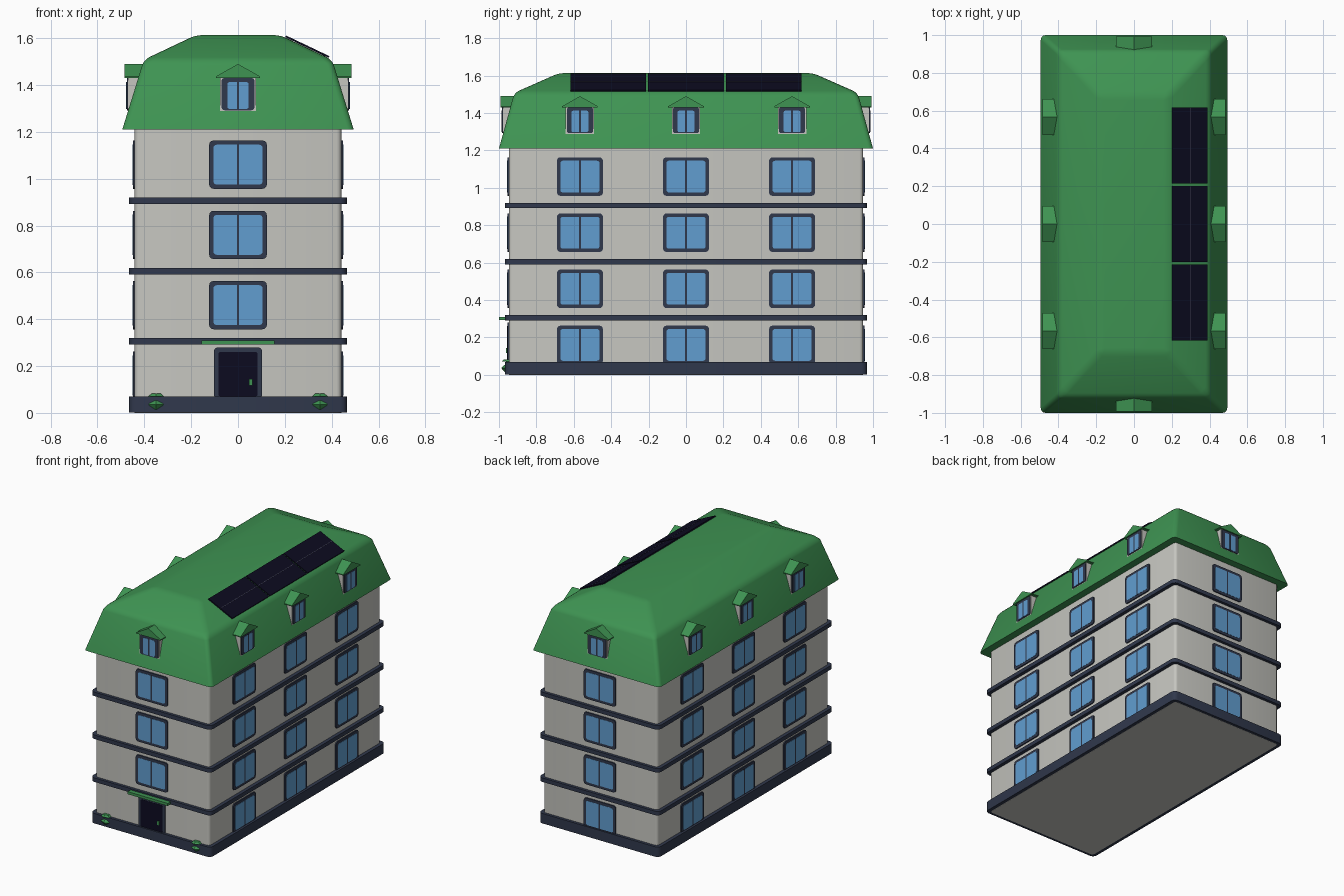
import bpy, bmesh, math
from mathutils import Matrix, Vector

if "Cube" in bpy.data.objects:
    bpy.data.objects.remove(bpy.data.objects["Cube"])

def material(name, rgb):
    m = bpy.data.materials.new(name)
    lin = [((c / 255 + 0.055) / 1.055) ** 2.4 if c > 10 else c / 255 / 12.92 for c in rgb]
    m.diffuse_color = (*lin, 1)
    m.use_nodes = True
    m.node_tree.nodes["Principled BSDF"].inputs["Base Color"].default_value = m.diffuse_color
    return m

WALL = material("warm grey wall", (198, 198, 192))
TRIM = material("dark slate trim", (48, 56, 76))
GLASS = material("blue glass", (97, 158, 208))
GREEN = material("roof green", (62, 147, 82))
BLACK = material("midnight panel", (12, 11, 32))
LINE = material("panel line", (75, 75, 95))

def finish(name, bm, mat, matrix=Matrix(), smooth=False):
    bmesh.ops.recalc_face_normals(bm, faces=bm.faces)
    me = bpy.data.meshes.new(name)
    bm.to_mesh(me)
    bm.free()
    me.materials.append(mat)
    ob = bpy.data.objects.new(name, me)
    bpy.context.collection.objects.link(ob)
    ob.matrix_world = matrix
    if smooth:
        bpy.ops.object.select_all(action='DESELECT')
        ob.select_set(True)
        bpy.context.view_layer.objects.active = ob
        bpy.ops.object.shade_smooth_by_angle(angle=math.radians(35))
    return ob

def outline(a0, a1, b0, b1, r, seg=3):
    """Rounded rectangle in two dimensions."""
    if r == 0:
        return [(a0, b0), (a1, b0), (a1, b1), (a0, b1)]
    pts = []
    for ca, cb, start in ((a1-r, b1-r, 0), (a0+r, b1-r, 90), (a0+r, b0+r, 180), (a1-r, b0+r, 270)):
        for i in range(seg + 1):
            t = math.radians(start + 90 * i / seg)
            pts.append((ca + r * math.cos(t), cb + r * math.sin(t)))
    return pts

def prism(name, points, direction, mat, matrix=Matrix(), smooth=False):
    bm = bmesh.new()
    f = bm.faces.new([bm.verts.new(p) for p in points])
    ext = bmesh.ops.extrude_face_region(bm, geom=[f])
    bmesh.ops.translate(bm, vec=direction, verts=[v for v in ext['geom'] if isinstance(v, bmesh.types.BMVert)])
    return finish(name, bm, mat, matrix, smooth)

def storey(name, hx, hy, z0, z1, r, mat):
    pts = [(x, y, z0) for x, y in outline(-hx, hx, -hy, hy, r)]
    return prism(name, pts, (0, 0, z1 - z0), mat, smooth=True)

def plate(name, u0, u1, z0, z1, w0, w1, r, mat, matrix):
    """Upright plate on a facade; w is the distance outwards."""
    pts = [(u, -w0, z) for u, z in outline(u0, u1, z0, z1, r)]
    return prism(name, pts, (0, w0 - w1, 0), mat, matrix)

def facade(angle, dist, u=0):
    return Matrix.Rotation(math.radians(angle), 4, 'Z') @ Matrix.Translation((u, -dist, 0))

# Main block, plinth and storey bands
HX, HY = 0.441, 0.947
storey("walls", HX, HY, 0, 1.25, 0.02, WALL)
storey("plinth", 0.465, 0.967, 0.0008, 0.07, 0.03, TRIM)
for z in (0.305, 0.605, 0.905):
    storey("storey_band", 0.465, 0.967, z - 0.014, z + 0.014, 0.03, TRIM)

# Mansard roof: stacked rings with softened hips and knees
bm = bmesh.new()
rings = []
for hx, hy, z in ((0.494, 1.0, 1.21), (0.402, 0.918, 1.508), (0.18, 0.68, 1.613)):
    rings.append([bm.verts.new((sx * hx, sy * hy, z)) for sx, sy in ((-1, -1), (1, -1), (1, 1), (-1, 1))])
for low, high in zip(rings, rings[1:]):
    for i in range(4):
        j = (i + 1) % 4
        bm.faces.new((low[i], low[j], high[j], high[i]))
bm.faces.new(rings[0][::-1])
bm.faces.new(rings[2])
soft = [e for e in bm.edges if max(v.co.z for v in e.verts) > 1.3]
bmesh.ops.bevel(bm, geom=soft, offset=0.025, segments=3, profile=0.5, affect='EDGES')
finish("mansard_roof", bm, GREEN, smooth=True)

# Windows
def window(z, m):
    plate("window_frame", -0.123, 0.123, z - 0.103, z + 0.103, -0.01, 0.008, 0.018, TRIM, m)
    plate("window_glass", -0.105, 0.105, z - 0.085, z + 0.085, 0, 0.0095, 0.014, GLASS, m)
    plate("window_mullion", -0.005, 0.005, z - 0.086, z + 0.086, 0, 0.0105, 0, TRIM, m)

for i in range(4):
    z = 0.16 + 0.3 * i
    for side in (90, -90):
        for u in (-0.567, 0, 0.567):
            window(z, facade(side, HX, u))
    window(z, facade(180, HY))
    if i:
        window(z, facade(0, HY))

# Dormers
def dormer(m):
    plate("dormer_walls", -0.076, 0.076, 1.27, 1.435, -0.1, -0.02, 0, WALL, m)
    plate("dormer_frame", -0.07, 0.07, 1.292, 1.43, -0.04, -0.015, 0.012, TRIM, m)
    plate("dormer_glass", -0.045, 0.045, 1.298, 1.412, -0.04, -0.0135, 0.008, GLASS, m)
    plate("dormer_mullion", -0.005, 0.005, 1.298, 1.413, -0.04, -0.0125, 0, TRIM, m)
    prism("dormer_gable", [(-0.095, 0.006, 1.43), (0.095, 0.006, 1.43), (0.095, 0.006, 1.436),
                           (0, 0.006, 1.49), (-0.095, 0.006, 1.436)], (0, 0.1, 0), GREEN, m)

for side in (90, -90):
    for u in (-0.567, 0, 0.567):
        dormer(facade(side, 0.49, u))
for side in (0, 180):
    dormer(facade(side, 0.998))

# Entrance: frame, door, handle and canopy
front = facade(0, HY)
plate("door_frame", -0.103, 0.103, 0.06, 0.28, -0.01, 0.008, 0.018, TRIM, front)
plate("door_leaf", -0.084, 0.084, 0.07, 0.26, 0, 0.0095, 0.01, BLACK, front)
plate("door_handle", 0.048, 0.062, 0.118, 0.144, 0, 0.016, 0, GREEN, front)
plate("canopy", -0.155, 0.155, 0.292, 0.31, -0.01, 0.052, 0, GREEN, front)

# Faceted lanterns on the plinth corners
for x in (-0.35, 0.35):
    bm = bmesh.new()
    for r1, r2, z, d in ((0.008, 0.037, 0.02, 0.032), (0.037, 0.02, 0.044, 0.016), (0.036, 0.022, 0.077, 0.012)):
        bmesh.ops.create_cone(bm, cap_ends=True, segments=6, radius1=r1, radius2=r2, depth=d,
                              matrix=Matrix.Translation((0, 0, z)))
    bmesh.ops.create_cone(bm, cap_ends=True, segments=6, radius1=0.012, radius2=0.012, depth=0.06,
                          matrix=Matrix.Translation((0, 0, 0.045)))
    finish("lantern", bm, GREEN, Matrix.Translation((x, -0.951, 0)))

# Solar panels lying on the right upper slope
a, b = Vector((0.388, 0, 1.519)), Vector((0.203, 0, 1.607))
normal = Vector((a.z - b.z, 0, b.x - a.x)).normalized() * -0.008
def on_slope(name, t0, t1, y0, y1, lift, mat):
    p, q = a.lerp(b, t0) + normal * lift, a.lerp(b, t1) + normal * lift
    prism(name, [(p.x, y0, p.z), (q.x, y0, q.z), (q.x, y1, q.z), (p.x, y1, p.z)], -normal, mat)

for i in (-1, 0, 1):
    y = 0.416 * i
    on_slope("solar_panel", 0, 1, y - 0.202, y + 0.202, 0.6, BLACK)
    on_slope("panel_divider", 0.495, 0.51, y - 0.202, y + 0.202, 0.75, LINE)
